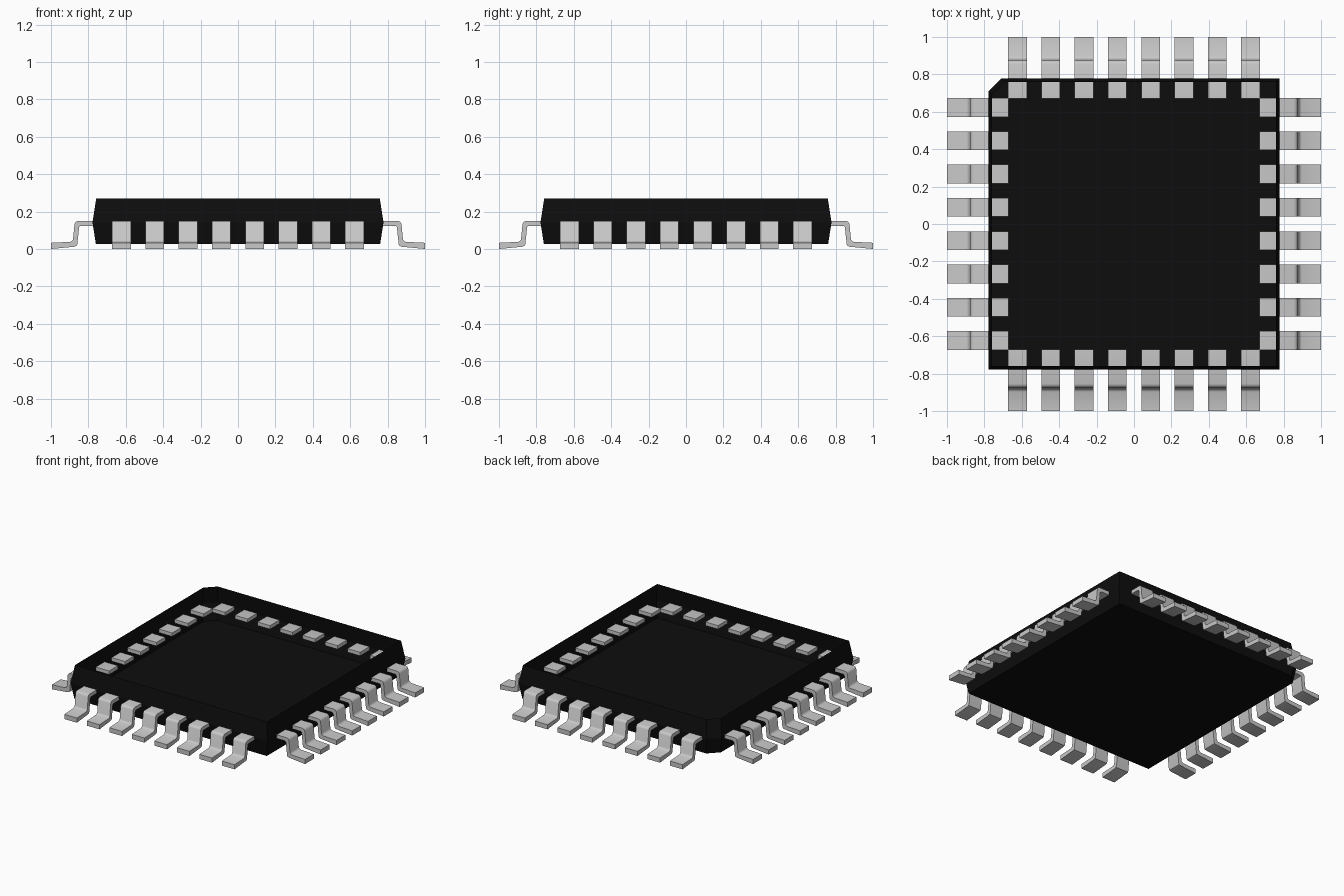
import bpy, bmesh, math

cube = bpy.data.objects.get("Cube")
if cube:
    bpy.data.objects.remove(cube, do_unlink=True)


def material(name, value, roughness):
    mat = bpy.data.materials.new(name)
    mat.use_nodes = True
    colour = (value, value, value, 1)
    mat.diffuse_color = colour
    bsdf = mat.node_tree.nodes["Principled BSDF"]
    bsdf.inputs["Base Color"].default_value = colour
    bsdf.inputs["Roughness"].default_value = roughness
    return mat


def add_object(name, bm, mat):
    mesh = bpy.data.meshes.new(name)
    bm.to_mesh(mesh)
    bm.free()
    mesh.materials.append(mat)
    obj = bpy.data.objects.new(name, mesh)
    bpy.context.collection.objects.link(obj)
    return obj


black = material("black plastic", 0.004, 0.6)
metal = material("light grey metal", 0.58, 0.5)

# Body: open-topped tray, widest at mid height, one corner cut off
bm = bmesh.new()
rings = []
for half, z in ((0.76, 0.027), (0.778, 0.142), (0.758, 0.27)):
    cut = half - 0.068
    outline = [(-half, -half), (half, -half), (half, half), (-cut, half), (-half, cut)]
    rings.append([bm.verts.new((x, y, z)) for x, y in outline])
bm.faces.new(rings[0][::-1])
for low, high in zip(rings, rings[1:]):
    for i in range(5):
        j = (i + 1) % 5
        bm.faces.new((low[i], low[j], high[j], high[i]))
add_object("body_tray", bm, black)

# Lead: bent strip, side profile given as (distance from centre, height)
PITCH, WIDTH, COUNT = 0.178, 0.1, 8
upper = [(0.672, 0.15), (0.855, 0.15), (0.867, 0.146), (0.874, 0.135),
         (0.882, 0.052), (0.887, 0.043), (0.897, 0.038), (1.0, 0.033)]
lower = [(1.0, 0.0), (0.875, 0.012), (0.864, 0.016), (0.859, 0.025),
         (0.850, 0.113), (0.847, 0.121), (0.838, 0.124), (0.672, 0.124)]
bm = bmesh.new()
start = -PITCH * (COUNT - 1) / 2 - WIDTH / 2
face = bm.faces.new([bm.verts.new((r, start, z)) for r, z in upper + lower])
extruded = bmesh.ops.extrude_face_region(bm, geom=[face])["geom"]
bmesh.ops.translate(bm, vec=(0, WIDTH, 0),
                    verts=[v for v in extruded if isinstance(v, bmesh.types.BMVert)])
bmesh.ops.recalc_face_normals(bm, faces=bm.faces)
first_row = add_object("left_lead_row", bm, metal)
bpy.ops.object.select_all(action='DESELECT')
first_row.select_set(True)
bpy.context.view_layer.objects.active = first_row
bpy.ops.object.shade_smooth_by_angle(angle=math.radians(40))

# Repeat the lead along each of the four sides
rows = [first_row]
for name in ("back_lead_row", "right_lead_row", "front_lead_row"):
    row = bpy.data.objects.new(name, first_row.data)
    bpy.context.collection.objects.link(row)
    rows.append(row)
for i, row in enumerate(rows):
    row.rotation_euler.z = i * math.pi / 2
    array = row.modifiers.new("repeat leads", 'ARRAY')
    array.count = COUNT
    array.use_relative_offset = False
    array.use_constant_offset = True
    array.constant_offset_displace = (0, PITCH, 0)
